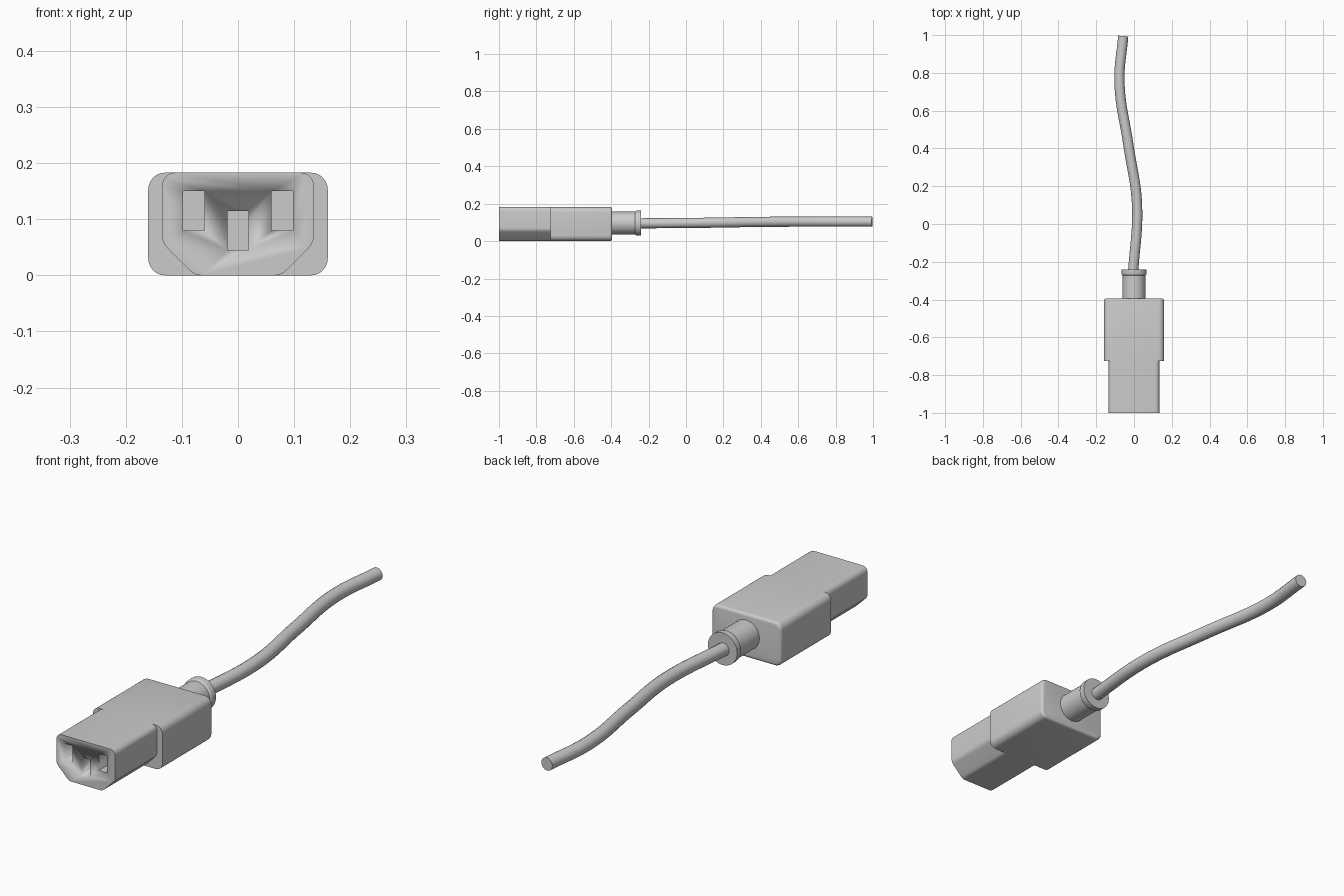
import bpy, bmesh, math
from mathutils import Vector

if "Cube" in bpy.data.objects:
    bpy.data.objects.remove(bpy.data.objects["Cube"])


def finish(name, bm, angle=30):
    bmesh.ops.recalc_face_normals(bm, faces=bm.faces)
    me = bpy.data.meshes.new(name)
    bm.to_mesh(me)
    bm.free()
    ob = bpy.data.objects.new(name, me)
    bpy.context.collection.objects.link(ob)
    bpy.ops.object.select_all(action='DESELECT')
    ob.select_set(True)
    bpy.context.view_layer.objects.active = ob
    bpy.ops.object.shade_smooth_by_angle(angle=math.radians(angle))
    return ob


def rounded(corners, steps=6):
    """Round each (x, z, radius) corner of a convex outline."""
    out = []
    n = len(corners)
    for i, (x, z, r) in enumerate(corners):
        p = Vector((x, z))
        a = (Vector(corners[i - 1][:2]) - p).normalized()
        b = (Vector(corners[(i + 1) % n][:2]) - p).normalized()
        half = a.angle(b) / 2
        c = p + (a + b).normalized() * r / math.sin(half)
        t = r / math.tan(half)
        start, end = p + a * t - c, p + b * t - c
        sweep = start.angle_signed(end)
        a0 = math.atan2(start.y, start.x)
        for k in range(steps + 1):
            ang = a0 - sweep * k / steps
            out.append((c.x + r * math.cos(ang), c.y + r * math.sin(ang)))
    return out


def prism(name, outline, y0, y1, back_bevel=0):
    bm = bmesh.new()
    rings = [[bm.verts.new((x, y, z)) for x, z in outline] for y in (y0, y1)]
    n = len(outline)
    for r in rings:
        bm.faces.new(r)
    for i in range(n):
        j = (i + 1) % n
        bm.faces.new((rings[0][i], rings[0][j], rings[1][j], rings[1][i]))
    bmesh.ops.recalc_face_normals(bm, faces=bm.faces)
    if back_bevel:
        edges = [e for e in bm.edges if all(v in rings[1] for v in e.verts)]
        bmesh.ops.bevel(bm, geom=edges, offset=back_bevel, segments=4,
                        profile=0.5, affect='EDGES')
    return finish(name, bm)


def mirrored(right):
    """Complete a right-hand outline, listed bottom to top."""
    return right + [(-x, z, r) for x, z, r in reversed(right)]


H = 0.183

# rear housing
prism("housing", rounded(mirrored([(0.16, 0, 0.03), (0.16, H, 0.03)])),
      -0.725, -0.395, back_bevel=0.012)

# front plug with chamfered lower corners
plug = prism("plug", rounded(mirrored([(0.077, 0, 0.03), (0.135, 0.058, 0.03),
                                       (0.135, H, 0.023)])), -1.0, -0.725)

# three pin sockets cut into the plug
bm = bmesh.new()
for x, z in ((-0.079, 0.115), (0, 0.08), (0.079, 0.115)):
    cube = bmesh.ops.create_cube(bm, size=1)["verts"]
    bmesh.ops.scale(bm, vec=(0.038, 0.24, 0.07), verts=cube)
    bmesh.ops.translate(bm, vec=(x, -0.92, z), verts=cube)
cutter = finish("socket_cutter", bm)
cutter.hide_render = True
mod = plug.modifiers.new("sockets", 'BOOLEAN')
mod.operation = 'DIFFERENCE'
mod.solver = 'EXACT'
mod.object = cutter
bpy.context.view_layer.objects.active = plug
bpy.ops.object.modifier_apply(modifier=mod.name)
bpy.data.objects.remove(cutter)

# strain relief collar, turned around the cable axis
profile = [(-0.40, 0), (-0.40, 0.061), (-0.272, 0.061), (-0.267, 0.066),
           (-0.262, 0.067), (-0.24, 0.067), (-0.24, 0)]
bm = bmesh.new()
vs = [bm.verts.new((r, y, 0.096)) for y, r in profile]
es = [bm.edges.new(p) for p in zip(vs, vs[1:])]
bmesh.ops.spin(bm, geom=vs + es, cent=(0, 0, 0.096), axis=(0, 1, 0),
               angle=math.tau, steps=40, use_duplicate=False)
bmesh.ops.remove_doubles(bm, verts=bm.verts, dist=1e-5)
finish("strain_relief", bm, 40)

# cable
path = [(-0.005, -0.26, 0.095), (0.016, 0.1, 0.098), (-0.03, 0.42, 0.103),
        (-0.077, 0.75, 0.104), (-0.057, 0.995, 0.104)]
cu = bpy.data.curves.new("cable", 'CURVE')
cu.dimensions = '3D'
cu.bevel_depth = 0.027
cu.bevel_resolution = 6
cu.resolution_u = 12
cu.use_fill_caps = True
sp = cu.splines.new('BEZIER')
sp.bezier_points.add(len(path) - 1)
for bp, co in zip(sp.bezier_points, path):
    bp.co = co
    bp.handle_left_type = bp.handle_right_type = 'AUTO'
cable = bpy.data.objects.new("cable", cu)
bpy.context.collection.objects.link(cable)
bpy.ops.object.select_all(action='DESELECT')
cable.select_set(True)
bpy.context.view_layer.objects.active = cable
bpy.ops.object.convert(target='MESH')
bpy.ops.object.shade_smooth_by_angle(angle=math.radians(40))
